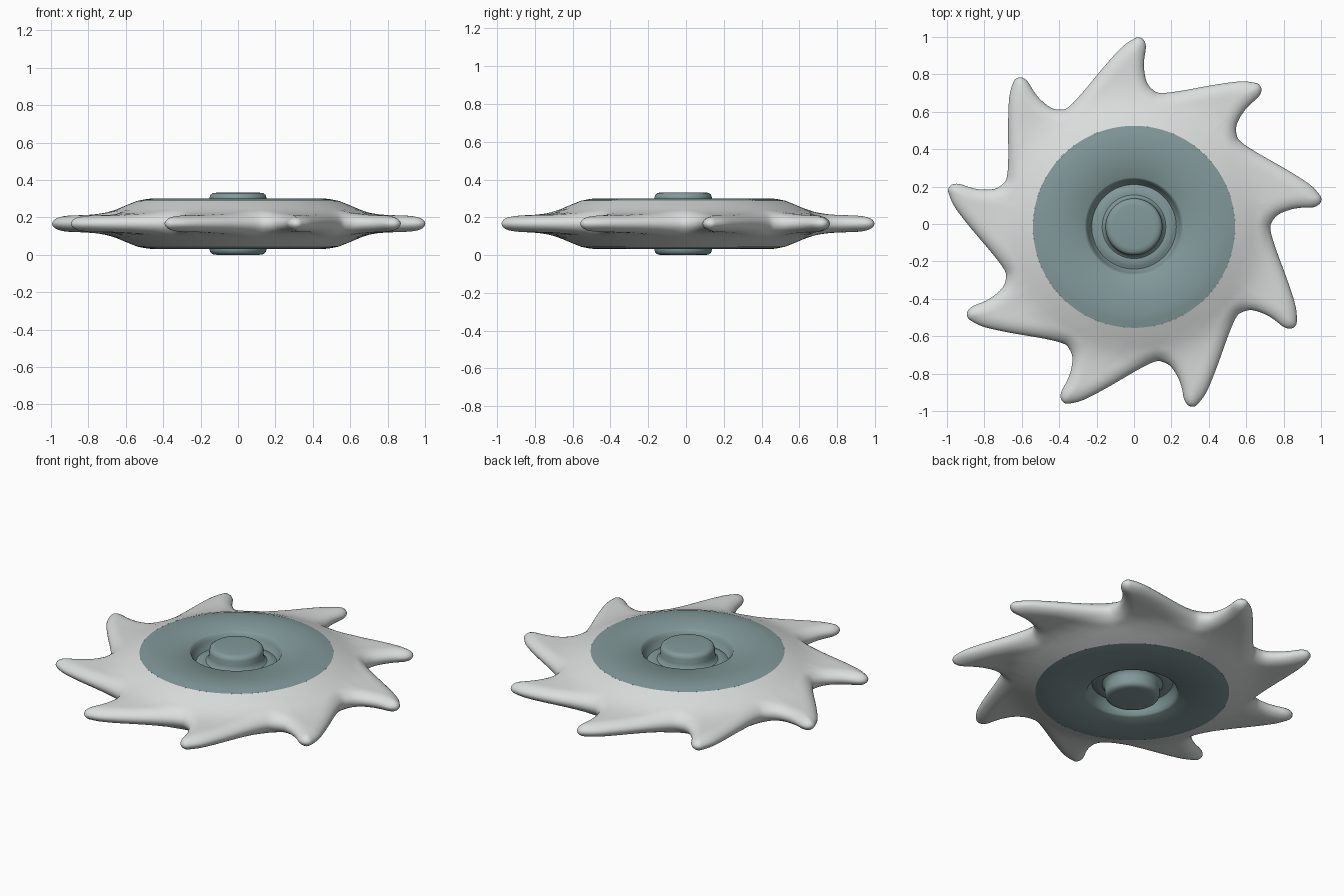
import bpy, bmesh, math
from mathutils import Vector

if "Cube" in bpy.data.objects:
    bpy.data.objects.remove(bpy.data.objects["Cube"])

CX, CY, CZ = 0.0, -0.015, 0.166      # centre of the wheel
TEETH = 9


def material(name, rgb):
    m = bpy.data.materials.new(name)
    m.diffuse_color = (*rgb, 1.0)
    m.use_nodes = True
    m.node_tree.nodes["Principled BSDF"].inputs["Base Color"].default_value = m.diffuse_color
    return m


silver = material("pale silver", (0.70, 0.73, 0.72))
teal = material("grey teal", (0.225, 0.32, 0.325))


def build(name, rings, mat, cap, angle):
    """Skin rings (inside to outside) and mirror them below the mid plane."""
    bm = bmesh.new()
    n = len(rings[0])
    for side in (1, -1):
        vs = [[bm.verts.new((CX + x, CY + y, CZ + side * z)) for x, y, z in r] for r in rings]
        faces = []
        for a, b in zip(vs, vs[1:]):
            for j in range(n):
                k = (j + 1) % n
                faces.append([a[j], b[j], b[k], a[k]])
        if cap:
            faces.append(vs[0])
        for f in faces:
            bm.faces.new(f if side == 1 else f[::-1])
    bmesh.ops.remove_doubles(bm, verts=bm.verts, dist=1e-5)
    me = bpy.data.meshes.new(name)
    bm.to_mesh(me)
    bm.free()
    me.materials.append(mat)
    ob = bpy.data.objects.new(name, me)
    bpy.context.collection.objects.link(ob)
    bpy.ops.object.select_all(action='DESELECT')
    ob.select_set(True)
    bpy.context.view_layer.objects.active = ob
    bpy.ops.object.shade_smooth_by_angle(angle=math.radians(angle))
    return ob


def polar(r, deg):
    a = math.radians(deg)
    return Vector((r * math.cos(a), r * math.sin(a)))


# Outline of one hooked tooth, valley to valley: (radius, angle)
tooth = [(.730, 78.5), (.737, 81.8), (.773, 84.8), (.842, 86.3), (.902, 86.5), (.962, 86.2),
         (1.0, 87.0), (1.013, 88.6), (1.003, 90.2), (.962, 93.9), (.866, 101.0), (.767, 111.2)]
ctrl = [polar(r, a + 40 * t) for t in range(TEETH) for r, a in tooth]
N, SUB = len(ctrl), 3

# Smooth the outline with a Catmull-Rom curve
outline = []
for i in range(N):
    p0, p1, p2, p3 = (ctrl[(i + k) % N] for k in (-1, 0, 1, 2))
    for s in range(SUB):
        t = s / SUB
        outline.append(0.5 * (2 * p1 + (p2 - p0) * t + (2 * p0 - 5 * p1 + 4 * p2 - p3) * t * t
                              + (3 * p1 - p0 - 3 * p2 + p3) * t ** 3))
M = len(outline)
PER = M // TEETH

# Half thickness of the blade by radius
thick = [(.54, .122), (.60, .098), (.66, .072), (.72, .055), (.80, .047), (.90, .044), (1.05, .036)]


def half(r):
    for (r0, h0), (r1, h1) in zip(thick, thick[1:]):
        if r <= r1:
            return h0 + (h1 - h0) * max(0, (r - r0) / (r1 - r0))
    return thick[-1][1]


def edge_dist(p, j):
    best = 9.0
    for k in range(j - PER, j + PER):
        a, b = outline[k % M], outline[(k + 1) % M]
        d = b - a
        t = min(1, max(0, (p - a).dot(d) / d.length_squared))
        best = min(best, (p - a - d * t).length)
    return best


# Toothed blade: strips from the plate edge to the outline, with a rounded rim
K = 14
rings = []
for k in range(K + 1):
    s = 1 - (1 - k / K) ** 2
    ring = []
    for j in range(M):
        p = polar(.54, 78.5 + 360 * j / M).lerp(outline[j], s)
        z = 0.0
        if k < K:
            u = min(1, edge_dist(p, j) / .07)
            z = half(p.length) * math.sqrt(1 - (1 - u) ** 2)
        ring.append((p.x, p.y, z))
    rings.append(ring)
build("toothed_blade", rings, silver, False, 80)


def lathe(profile, n=108):
    return [[(*polar(r, 78.5 + 360 * j / n), z) for j in range(n)] for r, z in profile]


# Centre button, standing proud of both faces
build("centre_button", lathe([(.115, .166), (.135, .163), (.147, .154), (.152, .14), (.152, .11),
                              (.158, .085), (.17, .076)]), teal, True, 40)

# Hub plate with the sunken groove around the button
build("hub_plate", lathe([(.17, .076), (.195, .078), (.212, .070), (.226, .064), (.236, .078),
                          (.246, .105), (.254, .126), (.264, .134), (.47, .134), (.50, .130),
                          (.54, .122)]), teal, False, 50)
